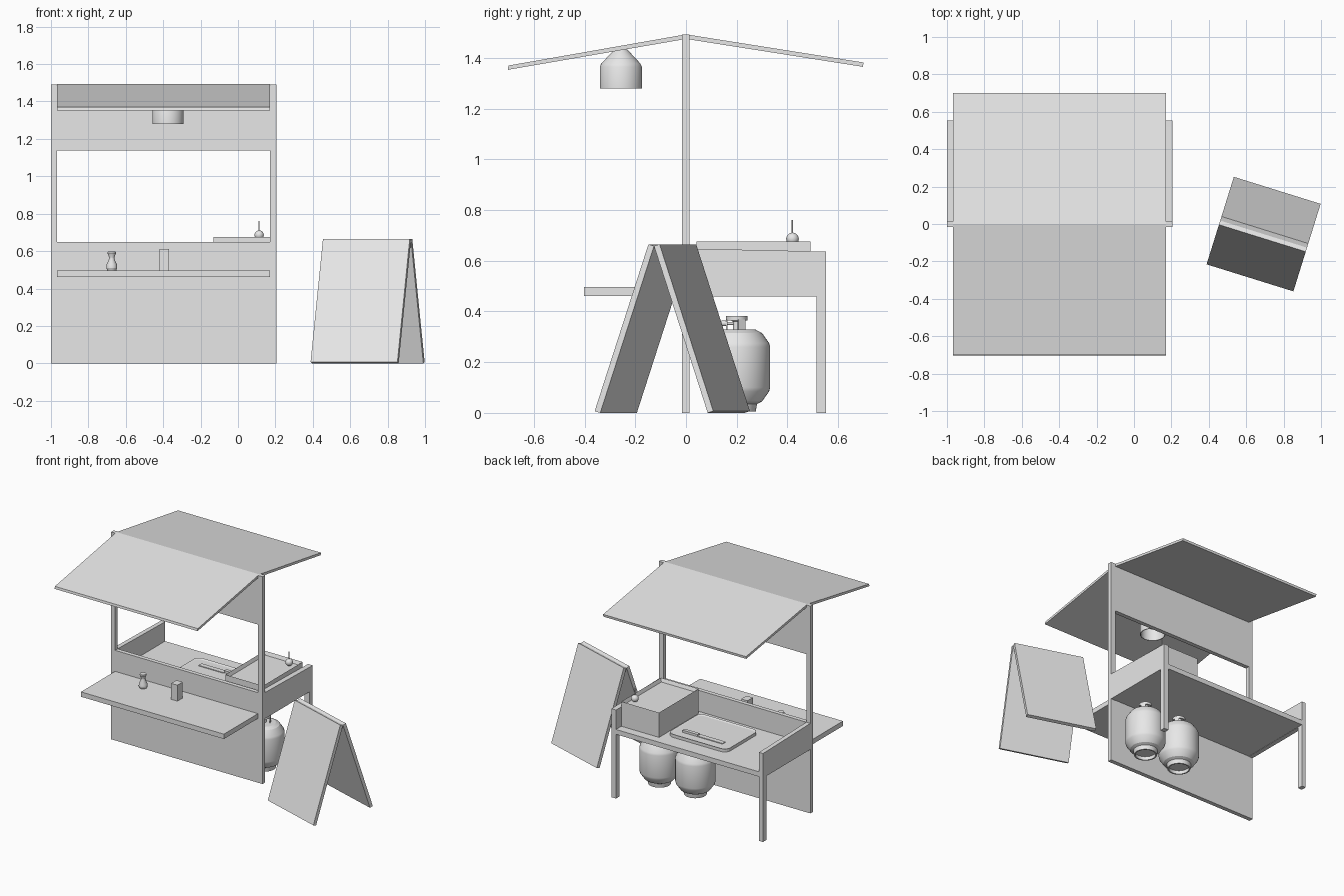
import bpy, bmesh, math
from mathutils import Matrix, Vector

if "Cube" in bpy.data.objects:
    bpy.data.objects.remove(bpy.data.objects["Cube"], do_unlink=True)

GREY = (0.8, 0.8, 0.8, 1.0)
mat = bpy.data.materials.new("plain_grey")
mat.use_nodes = True
mat.diffuse_color = GREY
mat.node_tree.nodes["Principled BSDF"].inputs["Base Color"].default_value = GREY


def finish(name, bm, smooth=False):
    bmesh.ops.recalc_face_normals(bm, faces=bm.faces)
    mesh = bpy.data.meshes.new(name)
    bm.to_mesh(mesh)
    bm.free()
    mesh.materials.append(mat)
    obj = bpy.data.objects.new(name, mesh)
    bpy.context.collection.objects.link(obj)
    if smooth:
        bpy.ops.object.select_all(action="DESELECT")
        obj.select_set(True)
        bpy.context.view_layer.objects.active = obj
        bpy.ops.object.shade_smooth_by_angle(angle=math.radians(25))
    return obj


def box(name, x, y, z):
    """Box from (min, max) ranges on each axis."""
    bm = bmesh.new()
    bmesh.ops.create_cube(bm, size=1)
    for v in bm.verts:
        for i, (lo, hi) in enumerate((x, y, z)):
            v.co[i] = hi if v.co[i] > 0 else lo
    return finish(name, bm)


def prism(name, profile, x0, x1):
    """Extrude a (y, z) outline along x."""
    bm = bmesh.new()
    face = bm.faces.new([bm.verts.new((x0, y, z)) for y, z in profile])
    ext = bmesh.ops.extrude_face_region(bm, geom=[face])["geom"]
    verts = [g for g in ext if isinstance(g, bmesh.types.BMVert)]
    bmesh.ops.translate(bm, verts=verts, vec=(x1 - x0, 0, 0))
    return finish(name, bm)


def lathe(name, profile, at, closed=False, steps=40):
    """Spin an (r, z) profile around z."""
    bm = bmesh.new()
    vs = [bm.verts.new((r, 0, z)) for r, z in profile]
    pairs = list(zip(vs, vs[1:])) + ([(vs[-1], vs[0])] if closed else [])
    edges = [bm.edges.new(p) for p in pairs]
    bmesh.ops.spin(bm, geom=vs + edges, cent=(0, 0, 0), axis=(0, 0, 1),
                   angle=math.tau, steps=steps)
    bmesh.ops.remove_doubles(bm, verts=bm.verts, dist=0.0001)
    obj = finish(name, bm, True)
    obj.location = at
    return obj


# Stall frame: posts, front wall and fascia
L, LI, RI, R = -1.0, -0.968, 0.17, 0.207
WALL = (-0.016, 0.014)
box("front_wall", (LI, RI), WALL, (0, 0.648))
box("fascia_panel", (LI, RI), WALL, (1.138, 1.475))
for side, xs in (("right", (L, LI)), ("left", (RI, R))):
    box(side + "_post", xs, WALL, (0, 1.492))
    prism(side + "_rail", [(0.014, 0.46), (0.515, 0.46), (0.515, 0.637), (0.014, 0.648)], *xs)
    box(side + "_back_leg", xs, (0.515, 0.553), (0, 0.637))

# Pitched roof, two slabs
prism("front_roof", [(0, 1.493), (-0.7, 1.37), (-0.703, 1.353), (0, 1.475)], LI, RI)
prism("back_roof", [(0, 1.493), (0.7, 1.382), (0.698, 1.365), (0, 1.475)], LI, RI)

# Worktop and serving shelf
box("worktop", (LI, RI), (0.014, 0.553), (0.462, 0.497))
box("serving_shelf", (LI, RI), (-0.403, -0.016), (0.462, 0.497))

# Cooking box with a recessed top
bm = bmesh.new()
bmesh.ops.create_cube(bm, size=1, matrix=Matrix.Translation((0.02, 0.267, 0.586))
                      @ Matrix.Diagonal((0.3, 0.45, 0.178, 1)))
top = [f for f in bm.faces if f.normal.z > 0.9]
bmesh.ops.inset_region(bm, faces=top, thickness=0.014)
bmesh.ops.translate(bm, verts=top[0].verts[:], vec=(0, 0, -0.025))
finish("cooking_box", bm)
lathe("lid_knob", [(0.025 * math.sin(a * math.pi / 12), -0.025 * math.cos(a * math.pi / 12))
                   for a in range(13)], (0.113, 0.42, 0.686), steps=24)
lathe("knob_rod", [(0, 0), (0.003, 0), (0.003, 0.055), (0, 0.055)], (0.113, 0.42, 0.706), steps=8)

# Cutting board with rounded corners and shallow recess
bm = bmesh.new()
ring = []
for i in range(4):
    sx, sy = (1, -1, -1, 1)[i], (1, 1, -1, -1)[i]
    for k in range(6):
        a = math.pi / 2 * (i + k / 5)
        ring.append(bm.verts.new((-0.395 + sx * 0.19 + 0.045 * math.cos(a),
                                  0.255 + sy * 0.14 + 0.045 * math.sin(a), 0.497)))
face = bm.faces.new(ring)
ext = bmesh.ops.extrude_face_region(bm, geom=[face])["geom"]
bmesh.ops.translate(bm, verts=[g for g in ext if isinstance(g, bmesh.types.BMVert)], vec=(0, 0, 0.022))
top = [g for g in ext if isinstance(g, bmesh.types.BMFace)]
bmesh.ops.recalc_face_normals(bm, faces=bm.faces)
bmesh.ops.inset_region(bm, faces=top, thickness=0.015)
bmesh.ops.translate(bm, verts=top[0].verts[:], vec=(0, 0, -0.005))
finish("cutting_board", bm)

# Knife lying on the board
box("knife_handle", (-0.35, -0.23), (0.345, 0.37), (0.514, 0.53))
box("knife_blade", (-0.55, -0.35), (0.335, 0.37), (0.514, 0.519))

# Bottle and napkin box on the shelf
lathe("bottle", [(0, 0), (0.024, 0), (0.029, 0.012), (0.028, 0.03), (0.014, 0.062),
                 (0.014, 0.07), (0.023, 0.092), (0.021, 0.1), (0, 0.1)],
      (-0.675, -0.115, 0.497), steps=24)
box("napkin_box", (-0.42, -0.37), (-0.16, -0.1), (0.497, 0.612))

# Hollow pendant lamp
lathe("pendant_lamp", [(0, 0.155), (0.025, 0.153), (0.035, 0.143), (0.077, 0.098),
                       (0.083, 0.085), (0.083, 0), (0.078, 0), (0.078, 0.085),
                       (0.03, 0.138), (0, 0.14)], (-0.375, -0.257, 1.28))

# Gas tanks with foot ring, collar and valve
for n, x in (("left", 0.07), ("right", -0.215)):
    at = Vector((x, 0.2, 0))
    lathe(n + "_tank", [(0, 0.03), (0.07, 0.03), (0.1, 0.045), (0.128, 0.085), (0.132, 0.1),
                        (0.132, 0.26), (0.128, 0.275), (0.1, 0.315), (0.075, 0.328), (0, 0.33)], at)
    lathe(n + "_tank_foot", [(0.08, 0.036), (0.075, 0.005), (0.066, 0.005), (0.068, 0.036)], at, True)
    lathe(n + "_collar_ring", [(0.042, 0.365), (0.042, 0.383), (0.036, 0.383), (0.036, 0.365)], at, True)
    lathe(n + "_valve", [(0, 0.328), (0.014, 0.328), (0.014, 0.36), (0.02, 0.362),
                         (0.02, 0.374), (0, 0.374)], at, steps=20)
    outlet = lathe(n + "_valve_outlet", [(0, 0), (0.006, 0), (0.006, 0.04), (0.011, 0.042),
                                         (0.011, 0.06), (0, 0.06)], at + Vector((0, 0, 0.353)), steps=16)
    outlet.rotation_euler.x = math.pi / 2
    for i in range(3):
        strut = box(f"{n}_collar_strut_{i + 1}", (0.036, 0.042), (-0.016, 0.016), (0.325, 0.368))
        strut.location = at
        strut.rotation_euler.z = math.tau * (i / 3 + 0.08)

# Folding sign board: two leaning panels turned as a pair
for n, s in (("front", -1), ("back", 1)):
    panel = prism("sign_" + n + "_panel",
                  [(s * 0.245, 0.007), (s * 0.222, 0), (0, 0.658), (s * 0.023, 0.665)], -0.243, 0.243)
    panel.location = (0.693, -0.054, 0)
    panel.rotation_euler.z = math.radians(-17.3)
